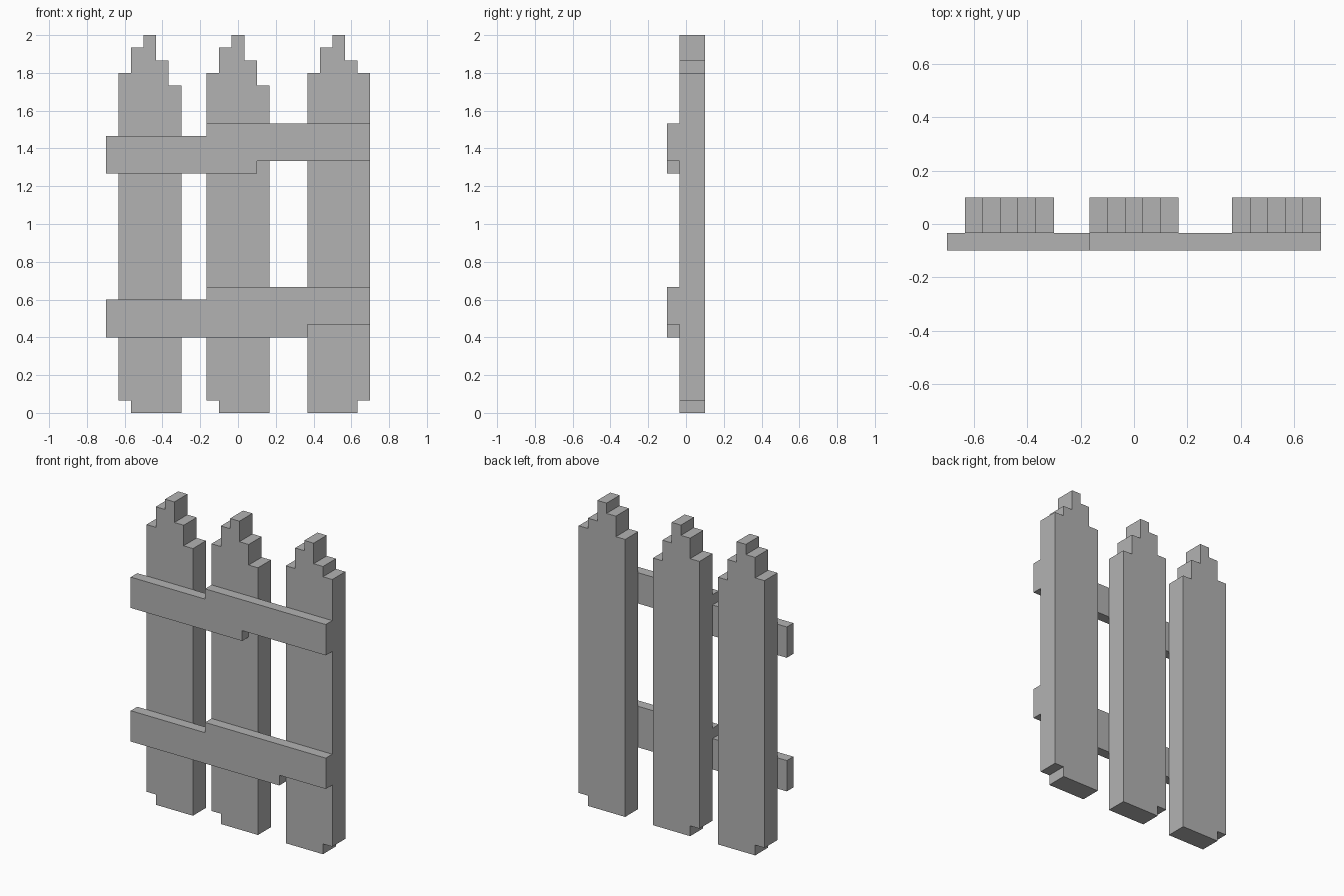
import bpy
import bmesh
from mathutils import Vector

U = 1 / 15  # one block step

old = bpy.data.objects.get("Cube")
if old:
    bpy.data.objects.remove(old, do_unlink=True)

grey = bpy.data.materials.new("plain grey")
grey.use_nodes = True
grey.diffuse_color = (0.45, 0.45, 0.45, 1)
grey.node_tree.nodes["Principled BSDF"].inputs["Base Color"].default_value = grey.diffuse_color


def stepped_outline(x, tops, bottoms):
    """Outline of a board from (width, height) steps along each edge."""
    def edge(steps):
        points, at = [], x
        for width, z in steps:
            points += [(at, z), (at + width, z)]
            at += width
        return points
    return edge(bottoms) + edge(tops)[::-1]


def board(name, outline, y_front, y_back):
    """Extrude a front outline from y_front to y_back."""
    bm = bmesh.new()
    face = bm.faces.new([bm.verts.new((px * U, y_front * U, pz * U)) for px, pz in outline])
    back = bmesh.ops.extrude_face_region(bm, geom=[face])["geom"]
    verts = [v for v in back if isinstance(v, bmesh.types.BMVert)]
    bmesh.ops.translate(bm, verts=verts, vec=Vector((0, (y_back - y_front) * U, 0)))
    bmesh.ops.recalc_face_normals(bm, faces=bm.faces)
    mesh = bpy.data.meshes.new(name)
    bm.to_mesh(mesh)
    bm.free()
    mesh.materials.append(grey)
    obj = bpy.data.objects.new(name, mesh)
    bpy.context.collection.objects.link(obj)


# Pickets: stepped tips and a chipped bottom corner
chip_right_side = [(1, 1), (4, 0)]
pickets = [
    ("right_picket", -9.5, 26, chip_right_side),
    ("middle_picket", -2.5, 26, chip_right_side),
    ("left_picket", 5.5, 27, chip_right_side[::-1]),
]
for name, x, shoulder, bottoms in pickets:
    tops = [(1, z) for z in (27, 29, 30, 28, shoulder)]
    board(name, stepped_outline(x, tops, bottoms), -0.5, 1.5)

# Rails: each jogs up one step along its length
for name, z, jog in [("upper_rail", 19, 12), ("lower_rail", 6, 16)]:
    tops = [(8, z + 3), (13, z + 4)]
    bottoms = [(jog, z), (21 - jog, z + 1)]
    board(name, stepped_outline(-10.5, tops, bottoms), -1.5, -0.5)
